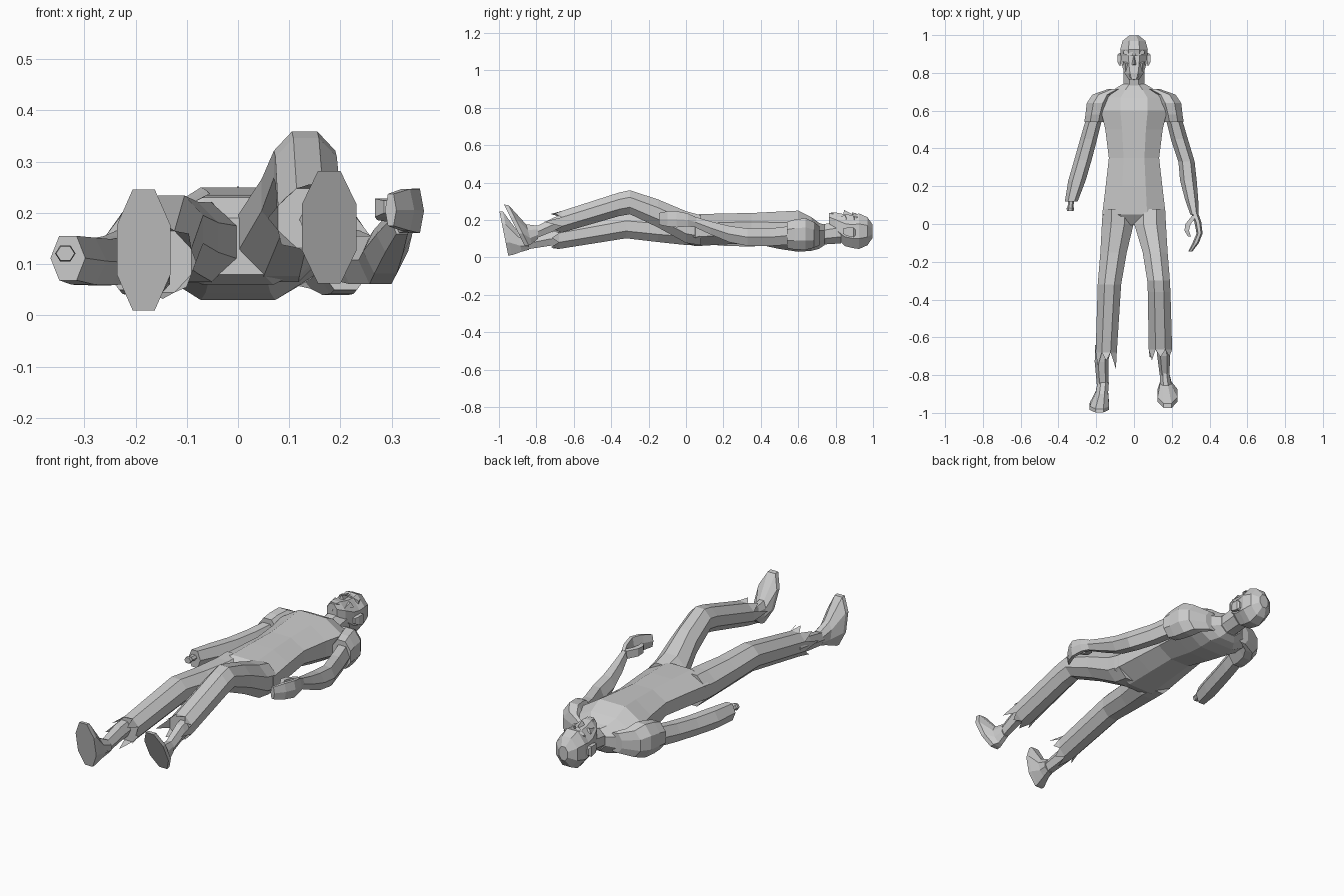
import bpy, bmesh, math, random
random.seed(4)


def make(name, verts, faces):
    me = bpy.data.meshes.new(name)
    me.from_pydata(verts, [], faces)
    bm = bmesh.new()
    bm.from_mesh(me)
    bmesh.ops.recalc_face_normals(bm, faces=bm.faces)
    bm.to_mesh(me)
    bm.free()
    ob = bpy.data.objects.new(name, me)
    bpy.context.collection.objects.link(ob)
    return ob


def ring(x, y, z, rx, rz, n, tilt=0):
    # flat-sided polygon across the body; tilt shifts y with height
    off = math.pi / n
    k = 1 / math.cos(off) if n % 4 == 0 else 1
    if n == 6:
        off = 0
    pts = []
    for i in range(n):
        a = off + 2 * math.pi * i / n
        dz = k * rz * math.sin(a)
        pts.append((x + k * rx * math.cos(a), y + tilt * dz, z + dz))
    return pts


def loft(name, rings, n=8):
    verts = []
    for r in rings:
        verts += ring(*r[:5], n, r[5] if len(r) > 5 else 0)
    faces = [(j * n + i, j * n + (i + 1) % n, (j + 1) * n + (i + 1) % n, (j + 1) * n + i)
             for j in range(len(rings) - 1) for i in range(n)]
    faces += [tuple(range(n)), tuple(range(len(verts) - n, len(verts)))]
    return make(name, verts, faces)


def torn_hem(name, hem):
    # ragged cloth points around the trouser end
    x, y, z, rx, rz = hem
    base = ring(x, y, z, rx, rz, 8)
    verts, faces = [], []
    for i in range(8):
        a, b = base[i], base[(i + 1) % 8]
        f = random.uniform(1.0, 1.35)
        mx, mz = (a[0] + b[0]) / 2, (a[2] + b[2]) / 2
        tip = (x + (mx - x) * f, y - random.uniform(.03, .1), max(.005, z + (mz - z) * f))
        k = len(verts)
        verts += [a, b, tip]
        faces.append((k, k + 1, k + 2))
    make(name, verts, faces)


# torso and neck
loft("torso", [(0, -.005, .135, .12, .055), (0, .05, .145, .168, .085),
               (0, .2, .152, .15, .083), (0, .35, .157, .133, .08),
               (0, .5, .145, .152, .1), (0, .6, .14, .175, .11),
               (0, .67, .125, .17, .09), (0, .71, .115, .11, .07),
               (0, .74, .12, .062, .055)])
loft("neck", [(0, .7, .115, .06, .055), (0, .75, .125, .055, .055), (0, .83, .135, .055, .06)])

# head and face
loft("head", [(0, .765, .2, .028, .038), (0, .8, .175, .052, .065),
              (0, .85, .145, .066, .085), (0, .89, .138, .07, .088),
              (0, .925, .14, .073, .095), (0, .97, .14, .06, .075),
              (0, .998, .14, .025, .035)])
make("nose", [(0, .9, .225), (-.017, .84, .222), (.017, .84, .222), (0, .845, .254)],
     [(0, 1, 3), (0, 3, 2), (1, 2, 3)])
make("lips", [(-.026, .79, .232), (.026, .79, .232), (.02, .775, .24), (-.02, .775, .24),
              (0, .762, .2), (0, .805, .22)],
     [(0, 1, 2, 3), (3, 2, 4), (0, 5, 1), (0, 3, 4), (1, 4, 2)])
for s, side in ((-1, "left"), (1, "right")):
    make("brow_" + side, [(s * .006, .89, .225), (s * .058, .9, .2), (s * .055, .92, .215),
                          (s * .006, .91, .236), (s * .006, .888, .24), (s * .056, .9, .215)],
         [(0, 1, 5, 4), (4, 5, 2, 3), (1, 2, 5), (0, 4, 3)])
    make("cheek_" + side, [(s * .02, .855, .222), (s * .06, .86, .2), (s * .045, .8, .21),
                           (s * .045, .85, .226)],
         [(0, 1, 3), (1, 2, 3), (2, 0, 3)])
    loft("ear_" + side, [(s * .073, .84, .14, .006, .014), (s * .079, .86, .137, .009, .022),
                         (s * .079, .895, .133, .009, .026), (s * .073, .905, .133, .006, .015)], 4)
    # short sleeve over the shoulder
    loft("sleeve_" + side, [(s * .1, .715, .115, .035, .05), (s * .165, .685, .12, .055, .068),
                            (s * .19, .64, .125, .06, .085), (s * .203, .58, .122, .054, .08),
                            (s * .21, .54, .12, .053, .07)])

# right arm, ending in a hand
loft("right_arm", [(.205, .58, .12, .042, .058), (.24, .45, .108, .045, .054),
                   (.278, .33, .108, .043, .054), (.288, .23, .125, .044, .05),
                   (.305, .13, .158, .035, .04), (.32, .05, .188, .022, .033)], 6)
loft("right_hand", [(.32, .06, .186, .019, .03), (.338, .01, .2, .018, .04),
                    (.347, -.05, .204, .016, .05), (.327, -.1, .206, .017, .047),
                    (.298, -.145, .206, .011, .036)], 6)
loft("right_thumb", [(.322, .045, .2, .014, .02), (.286, 0, .206, .014, .02),
                     (.279, -.035, .21, .012, .018), (.293, -.065, .212, .008, .012)], 4)

# left arm, ending in a stump with bone
loft("left_arm", [(-.205, .58, .12, .042, .058), (-.24, .45, .108, .045, .054),
                  (-.27, .34, .104, .046, .052), (-.302, .23, .106, .046, .053),
                  (-.332, .12, .112, .034, .05)], 6)
loft("left_arm_bone", [(-.332, .14, .12, .017, .015), (-.336, .09, .121, .015, .014),
                       (-.337, .085, .121, .02, .018), (-.337, .07, .121, .018, .016)], 6)

# trouser legs with torn hems
hem_r = (.14, -.665, .19, .062, .058)
hem_l = (-.147, -.68, .105, .056, .06)
loft("right_trouser", [(.085, .08, .145, .08, .08), (.085, .0, .162, .084, .085),
                       (.112, -.15, .235, .066, .075), (.13, -.3, .295, .06, .064),
                       (.133, -.36, .283, .06, .063), hem_r])
loft("left_trouser", [(-.085, .08, .143, .08, .08), (-.086, .0, .143, .084, .077),
                      (-.108, -.15, .152, .07, .07), (-.13, -.32, .168, .062, .066), hem_l])
torn_hem("right_torn_hem", hem_r)
torn_hem("left_torn_hem", hem_l)

# shins and feet
loft("right_shin", [(.152, -.62, .195, .036, .045), (.157, -.7, .18, .034, .042),
                    (.163, -.82, .125, .024, .035)], 6)
loft("left_shin", [(-.17, -.64, .11, .036, .045), (-.172, -.73, .098, .036, .042),
                   (-.165, -.87, .07, .03, .035)], 6)
loft("right_foot", [(.163, -.79, .135, .024, .034), (.168, -.84, .125, .03, .052, -.3),
                    (.177, -.895, .172, .052, .108, -.5),
                    (.178, -.918, .172, .053, .11, -.5)])
loft("left_foot", [(-.163, -.84, .075, .03, .034), (-.17, -.89, .085, .033, .055, -.2),
                   (-.183, -.955, .128, .051, .116, -.2),
                   (-.184, -.974, .128, .052, .118, -.2)])
